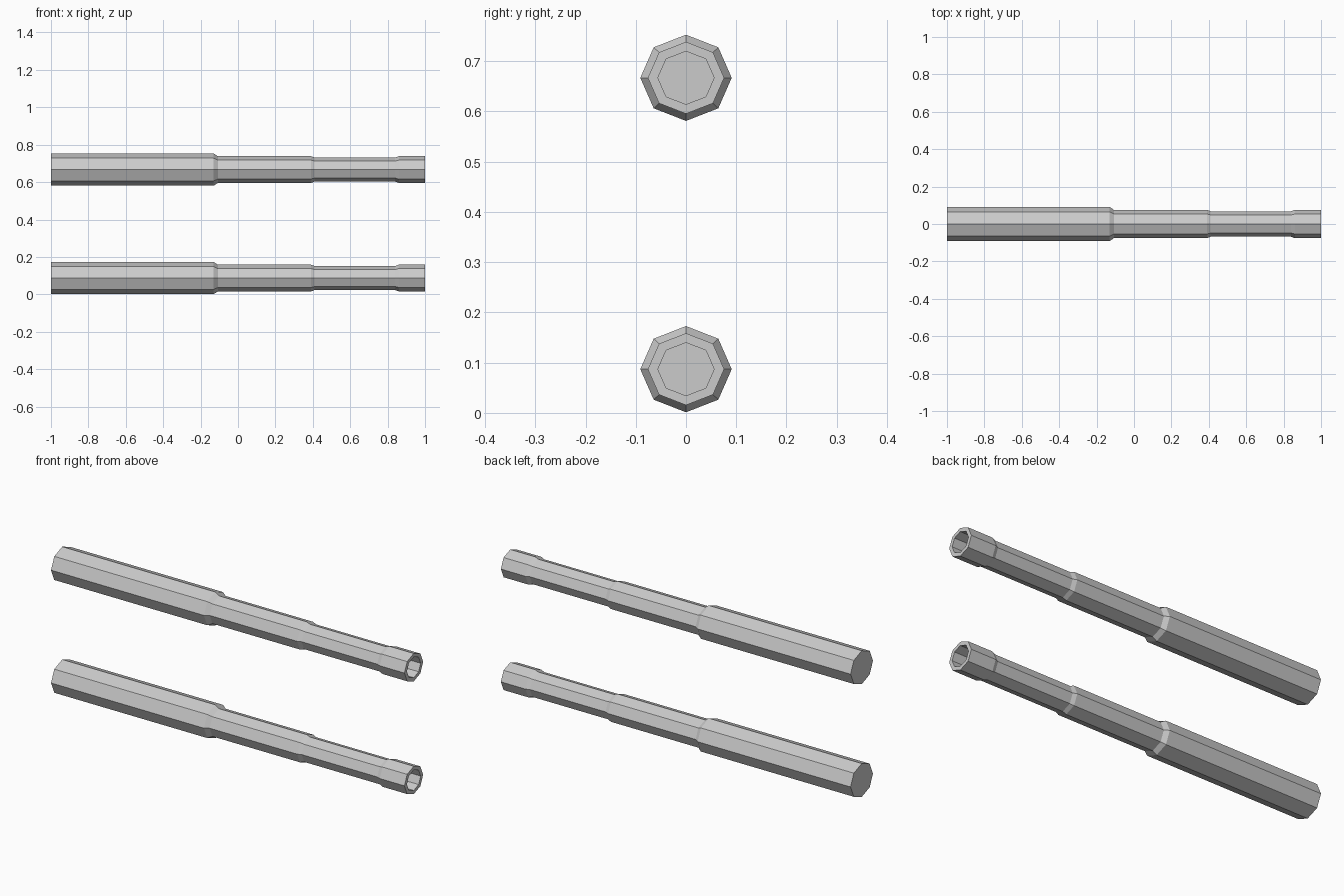
import bpy, bmesh
from math import cos, sin, pi

if "Cube" in bpy.data.objects:
    bpy.data.objects.remove(bpy.data.objects["Cube"])

SIDES = 8
RY, RZ = 1.0, 0.943  # slightly flattened octagon

# (x, radius) from closed rear cap, along the outside, then into the bore
PROFILE = [(-1.0, 0.091), (-0.13, 0.091), (-0.108, 0.076), (0.39, 0.076),
           (0.41, 0.068), (0.84, 0.068), (0.86, 0.076), (1.0, 0.076),
           (1.0, 0.056), (0.85, 0.056)]


def barrel(name, z):
    bm = bmesh.new()
    rings = []
    for x, r in PROFILE:
        rings.append([bm.verts.new((x, r * RY * cos(2 * pi * i / SIDES),
                                    r * RZ * sin(2 * pi * i / SIDES)))
                      for i in range(SIDES)])
    for a, b in zip(rings, rings[1:]):
        for i in range(SIDES):
            j = (i + 1) % SIDES
            bm.faces.new((a[i], a[j], b[j], b[i]))
    # rear cap and bore floor
    bm.faces.new(rings[0])
    bm.faces.new(rings[-1])
    bmesh.ops.recalc_face_normals(bm, faces=bm.faces)
    mesh = bpy.data.meshes.new(name)
    bm.to_mesh(mesh)
    bm.free()
    obj = bpy.data.objects.new(name, mesh)
    obj.location.z = z
    bpy.context.collection.objects.link(obj)


# Two identical stepped barrels, one above the other
barrel("lower_barrel", 0.087)
barrel("upper_barrel", 0.667)
